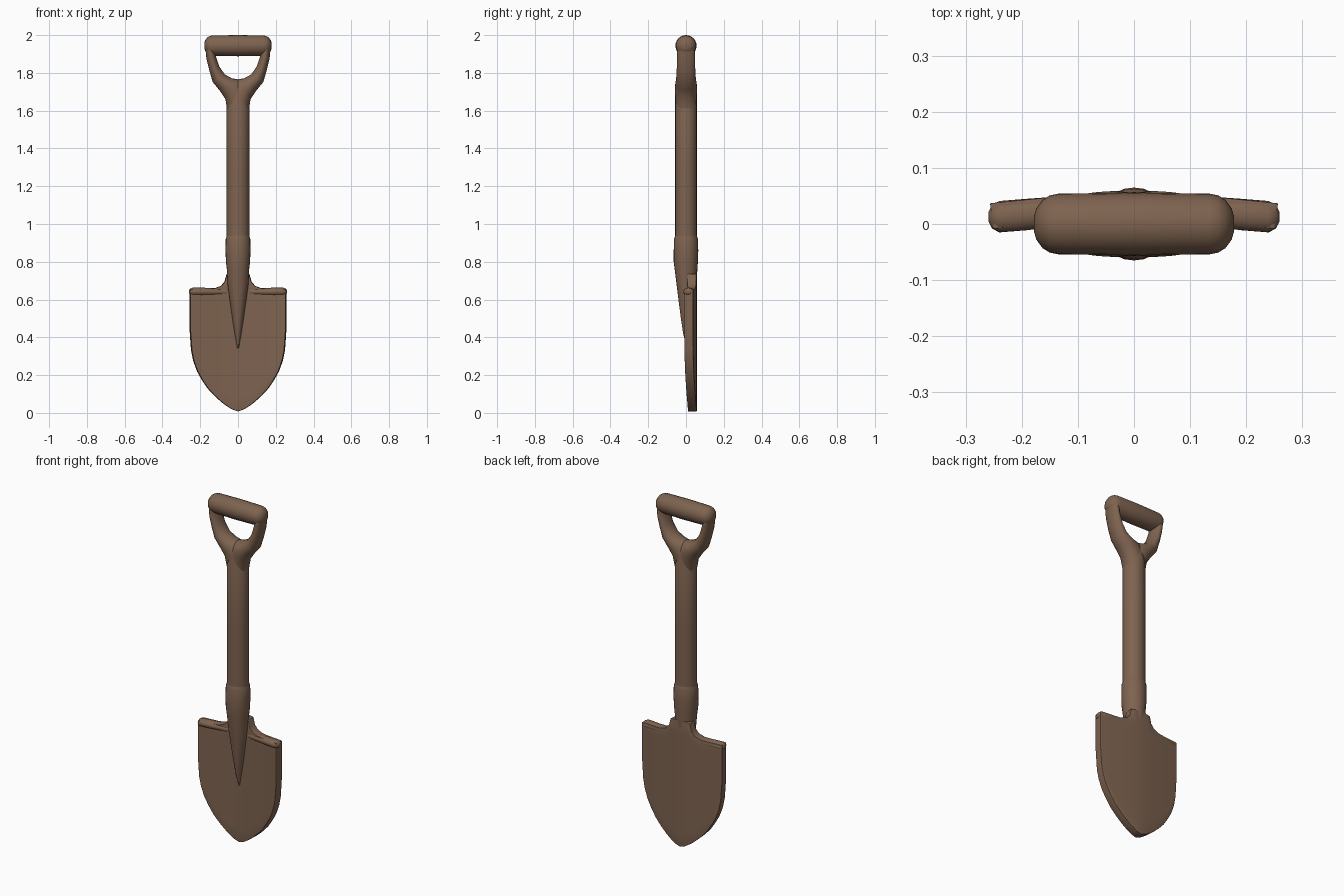
import bpy, bmesh, math
from mathutils import Vector

if "Cube" in bpy.data.objects:
    bpy.data.objects.remove(bpy.data.objects["Cube"])

brown = bpy.data.materials.new("brown")
brown.diffuse_color = (0.21, 0.125, 0.08, 1)
brown.use_nodes = True
brown.node_tree.nodes["Principled BSDF"].inputs["Base Color"].default_value = brown.diffuse_color
N = 24


def finish(name, bm, angle=50):
    bmesh.ops.recalc_face_normals(bm, faces=bm.faces)
    me = bpy.data.meshes.new(name)
    bm.to_mesh(me)
    bm.free()
    me.materials.append(brown)
    ob = bpy.data.objects.new(name, me)
    bpy.context.collection.objects.link(ob)
    bpy.ops.object.select_all(action='DESELECT')
    ob.select_set(True)
    bpy.context.view_layer.objects.active = ob
    bpy.ops.object.shade_smooth_by_angle(angle=math.radians(angle))
    return ob


def loft(name, rings):
    """rings: (centre, half axis a, half axis b) of successive ellipses"""
    bm = bmesh.new()
    prev = None
    loops = []
    for c, a, b in rings:
        loop = []
        for i in range(N):
            t = 2 * math.pi * i / N
            loop.append(bm.verts.new(Vector(c) + Vector(a) * math.cos(t) + Vector(b) * math.sin(t)))
        if prev:
            for i in range(N):
                j = (i + 1) % N
                bm.faces.new((prev[i], prev[j], loop[j], loop[i]))
        prev = loop
        loops.append(loop)
    bm.faces.new(loops[0])
    bm.faces.new(loops[-1])
    return finish(name, bm)


def upright(name, rows):
    """rows: z, half width, front y, back y"""
    return loft(name, [((0, (f + b) / 2, z), (w, 0, 0), (0, (b - f) / 2, 0)) for z, w, f, b in rows])


# shaft
upright("shaft", [(z, 0.06, -0.057, 0.057) for z in (0.88, 1.3, 1.69)] + [(1.73, 0.045, -0.045, 0.045)])

# socket with a tongue tapering onto the blade
upright("socket", [
    (0.34, 0.004, 0.005, 0.03), (0.42, 0.018, -0.015, 0.045), (0.50, 0.030, -0.027, 0.050),
    (0.60, 0.044, -0.040, 0.054), (0.68, 0.055, -0.050, 0.057), (0.76, 0.059, -0.060, 0.060),
    (0.80, 0.064, -0.065, 0.063), (0.86, 0.066, -0.065, 0.065), (0.92, 0.065, -0.063, 0.063),
    (0.94, 0.059, -0.057, 0.057)])

# blade: dished sheet in columns of (x, bottom z, top z), then thickened and rounded
half = [(0, 0.008, 0.74), (0.03, 0.018, 0.74), (0.06, 0.037, 0.735), (0.07, 0.044, 0.695),
        (0.09, 0.060, 0.672), (0.125, 0.092, 0.659), (0.16, 0.130, 0.657), (0.19, 0.175, 0.657),
        (0.215, 0.220, 0.657), (0.235, 0.275, 0.657), (0.247, 0.335, 0.657), (0.254, 0.44, 0.655)]
cols = [(-x, b, t) for x, b, t in half[:0:-1]] + half
bm = bmesh.new()
ROWS = 10
grid = []
for x, b, t in cols:
    y = 0.014 + 0.02 * (1 - (abs(x) / 0.254) ** 1.4)
    grid.append([bm.verts.new((x, y, b + (t - b) * k / ROWS)) for k in range(ROWS + 1)])
for p, q in zip(grid, grid[1:]):
    for k in range(ROWS):
        bm.faces.new((p[k], q[k], q[k + 1], p[k + 1]))
blade = finish("blade", bm)
sol = blade.modifiers.new("thickness", 'SOLIDIFY')
sol.thickness = 0.046
sol.offset = 0
bev = blade.modifiers.new("round_rim", 'BEVEL')
bev.width = 0.016
bev.segments = 3
bev.limit_method = 'ANGLE'
bev.angle_limit = math.radians(55)

# rolled foot rests along the blade top
for s, side in ((-1, "left"), (1, "right")):
    loft("foot_rest_" + side, [
        ((s * x, y, 0.641), (0, r, 0), (0, 0, r * 0.78))
        for x, y, r in ((0.06, 0.030, 0.024), (0.12, 0.024, 0.026), (0.19, 0.017, 0.028),
                        (0.24, 0.013, 0.028), (0.253, 0.013, 0.021), (0.259, 0.013, 0.009))])

# yoke arms: (inner x, z, outer x, z, half depth)
arm = [(0.125, 1.94, 0.174, 1.94, 0.045), (0.118, 1.89, 0.167, 1.875, 0.048),
       (0.100, 1.835, 0.151, 1.81, 0.049), (0.070, 1.792, 0.134, 1.752, 0.052),
       (0.032, 1.771, 0.098, 1.708, 0.057), (0.0, 1.766, 0.066, 1.660, 0.059),
       (-0.03, 1.75, 0.058, 1.600, 0.057)]
for s, side in ((-1, "left"), (1, "right")):
    loft("yoke_arm_" + side, [
        ((s * (xi + xo) / 2, 0, (zi + zo) / 2), (s * (xo - xi) / 2, 0, (zo - zi) / 2), (0, d, 0))
        for xi, zi, xo, zo, d in arm])

# grip bar
ends = [(0.178, 0.014), (0.174, 0.028), (0.163, 0.043), (0.15, 0.051), (0.135, 0.054)]
prof = [(-x, r) for x, r in ends] + [(0, 0.056)] + ends[::-1]
loft("grip", [((x, 0, 1.944), (0, r, 0), (0, 0, r)) for x, r in prof])
